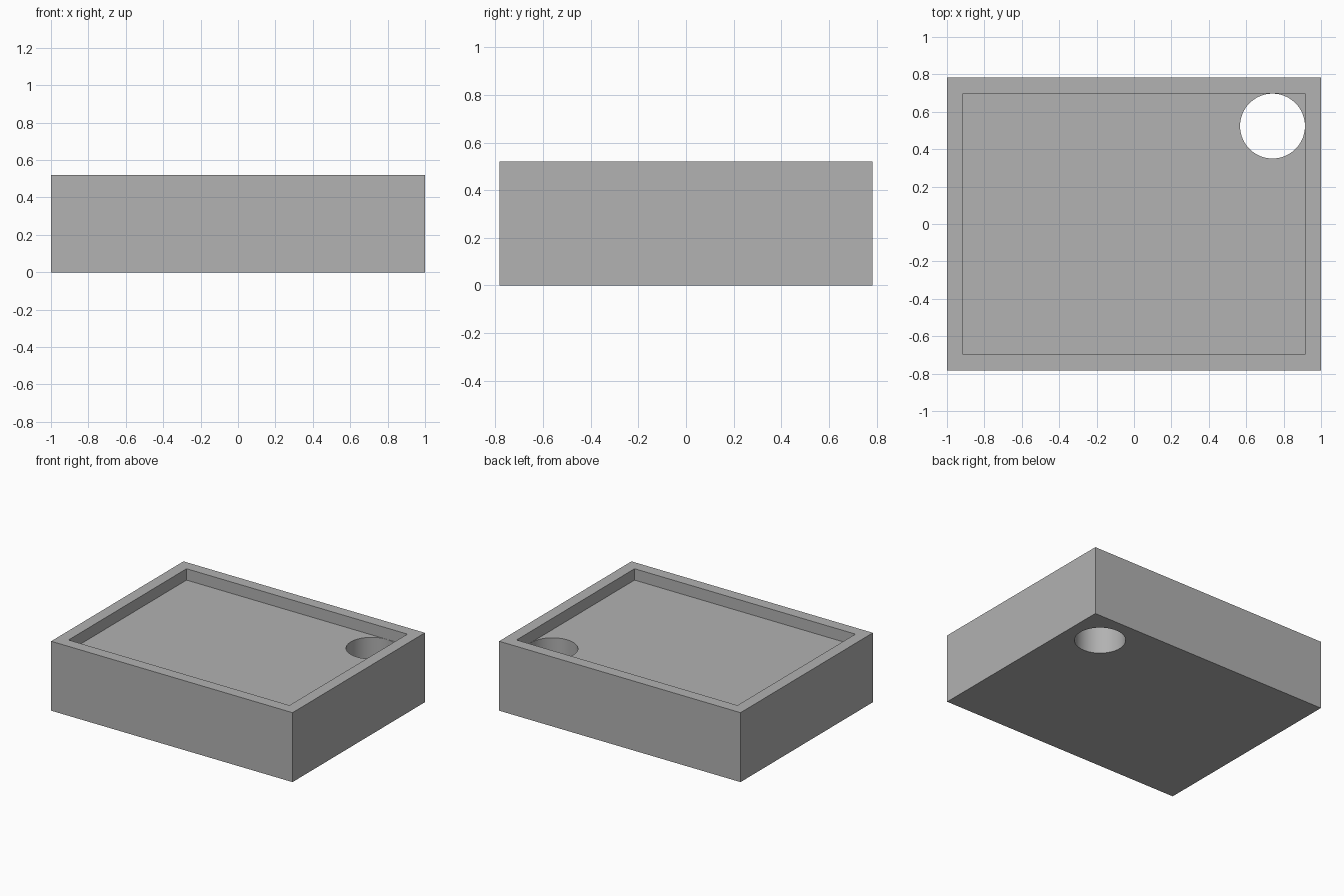
import bpy
import math

cube = bpy.data.objects.get("Cube")
if cube:
    bpy.data.objects.remove(cube, do_unlink=True)

WIDTH, DEPTH, HEIGHT = 2.0, 1.566, 0.52
WALL = 0.085          # rim width and recess depth
HOLE_RADIUS = 0.1735

grey = bpy.data.materials.new("plain grey")
grey.use_nodes = True
colour = (0.445, 0.445, 0.445, 1)
grey.diffuse_color = colour
grey.node_tree.nodes["Principled BSDF"].inputs["Base Color"].default_value = colour


def box(name, size, z_bottom):
    bpy.ops.mesh.primitive_cube_add(size=1, location=(0, 0, z_bottom + size[2] / 2))
    ob = bpy.context.object
    ob.name = name
    ob.scale = size
    bpy.ops.object.transform_apply(location=True, rotation=False, scale=True)
    ob.data.materials.append(grey)
    return ob


def cut(target, cutter):
    mod = target.modifiers.new("cut", "BOOLEAN")
    mod.operation = "DIFFERENCE"
    mod.solver = "EXACT"
    mod.object = cutter
    bpy.ops.object.select_all(action="DESELECT")
    target.select_set(True)
    bpy.context.view_layer.objects.active = target
    bpy.ops.object.modifier_apply(modifier=mod.name)
    bpy.data.objects.remove(cutter, do_unlink=True)


# Solid block
tray = box("tray", (WIDTH, DEPTH, HEIGHT), 0)

# Shallow recess that leaves a raised rim
inner_x, inner_y = WIDTH / 2 - WALL, DEPTH / 2 - WALL
recess = box("recess_cutter", (2 * inner_x, 2 * inner_y, 1), HEIGHT - WALL)
recess.hide_render = True
cut(tray, recess)

# Round through-hole tucked into the back left corner of the recess
bpy.ops.mesh.primitive_cylinder_add(
    vertices=64, radius=HOLE_RADIUS, depth=3,
    location=(inner_x - HOLE_RADIUS - 0.001, inner_y - HOLE_RADIUS - 0.001, 0))
hole = bpy.context.object
hole.name = "hole_cutter"
hole.hide_render = True
hole.data.materials.append(grey)
cut(tray, hole)

# Smooth hole wall, sharp box edges
bpy.ops.object.shade_smooth_by_angle(angle=math.radians(30))
